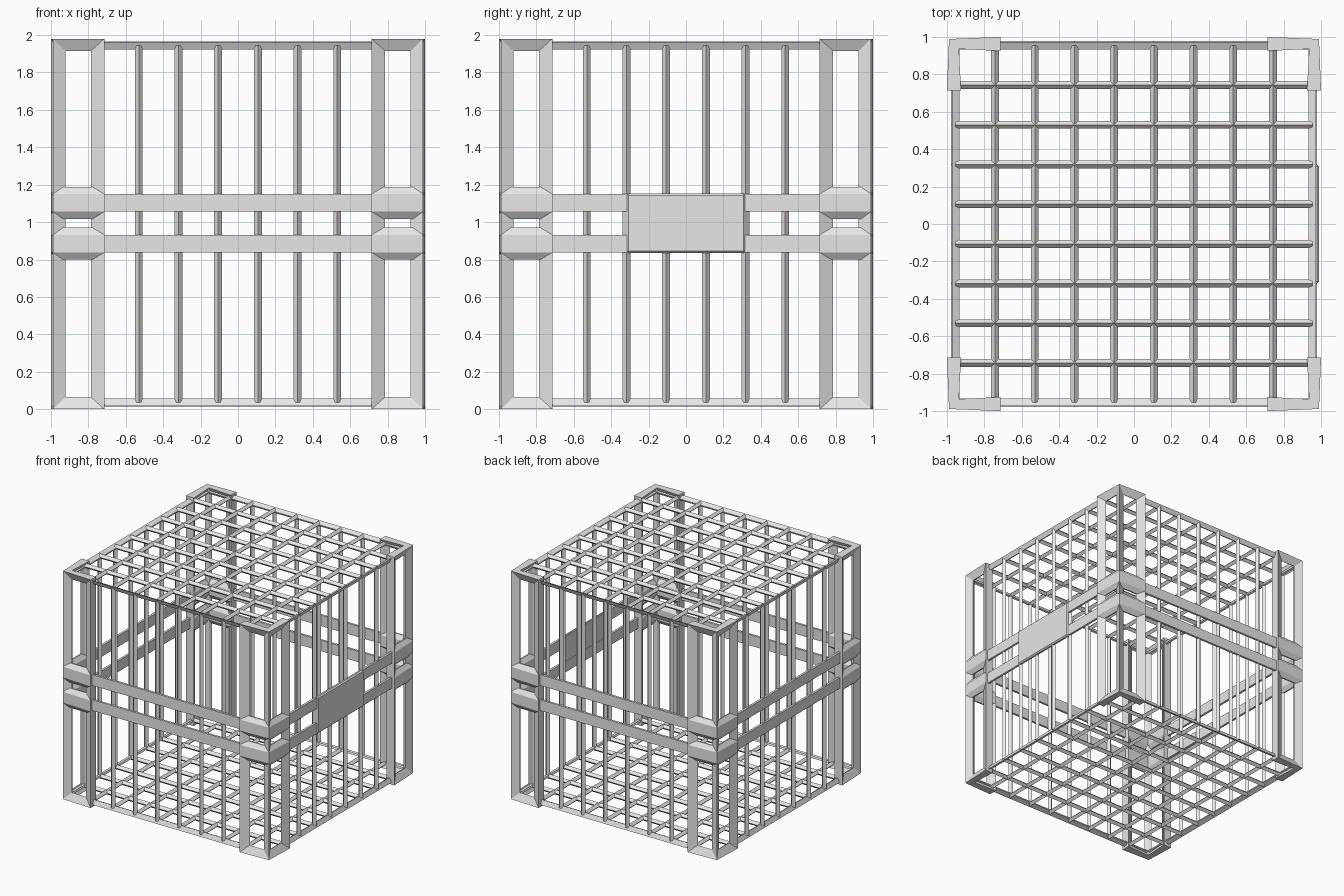
import bpy, bmesh
from mathutils import Vector

cube = bpy.data.objects.get("Cube")
if cube:
    bpy.data.objects.remove(cube, do_unlink=True)

steel = bpy.data.materials.new("plain_grey_steel")
steel.use_nodes = True
GREY = (0.8, 0.8, 0.8, 1)
steel.diffuse_color = GREY
steel.node_tree.nodes["Principled BSDF"].inputs["Base Color"].default_value = GREY

MID = 0.99      # height of the cage centre
TOP = 1.98      # full height
HALF = 0.955    # half size of the bar cage
R = 0.021       # half diagonal of a bar
BARS = [HALF * (2 * i / 9 - 1) for i in range(1, 9)]
SIGNS = (-1, 1)


def loft(bm, rings, closed=False):
    """Skin a list of equal rings, capped at the ends or closed on itself."""
    rows = [[bm.verts.new(p) for p in ring] for ring in rings]
    n = len(rows[0])
    for i in range(len(rows) if closed else len(rows) - 1):
        a, b = rows[i], rows[(i + 1) % len(rows)]
        for k in range(n):
            m = (k + 1) % n
            bm.faces.new((a[k], a[m], b[m], b[k]))
    if not closed:
        bm.faces.new(rows[0])
        bm.faces.new(rows[-1])


def finish(bm, name):
    bmesh.ops.recalc_face_normals(bm, faces=bm.faces)
    mesh = bpy.data.meshes.new(name)
    bm.to_mesh(mesh)
    bm.free()
    mesh.materials.append(steel)
    obj = bpy.data.objects.new(name, mesh)
    bpy.context.collection.objects.link(obj)
    return obj


def place(axis, along, b, c):
    """Point from a distance along an axis and the two other coordinates."""
    p = [0, 0, 0]
    p[axis], p[(axis + 1) % 3], p[(axis + 2) % 3] = along, b, c
    return Vector((p[0], p[1], p[2] + MID))


def bar(bm, axis, b, c):
    """Diamond-section bar across the whole cage."""
    section = [(b + R, c), (b, c + R), (b - R, c), (b, c - R)]
    loft(bm, [[place(axis, s * HALF, *q) for q in section] for s in SIGNS])


def edge_bar(bm, axis, sb, sc):
    """Mitred bar along one edge of the cage."""
    out, inn, face = HALF + 0.018, HALF - 0.015, HALF - R
    section = [(out, out), (HALF, face), (inn, inn), (face, HALF)]
    ends = (out, face, inn, face)
    loft(bm, [[place(axis, s * e, sb * b, sc * c)
               for e, (b, c) in zip(ends, section)] for s in SIGNS])


def box(bm, low, high):
    (x0, y0, z0), (x1, y1, z1) = low, high
    loft(bm, [[(x0, y0, z), (x1, y0, z), (x1, y1, z), (x0, y1, z)] for z in (z0, z1)])


# Floor and roof gratings
for name, s in (("floor_grating", -1), ("roof_grating", 1)):
    bm = bmesh.new()
    for t in BARS:
        bar(bm, 0, t, s * HALF)
        bar(bm, 1, s * HALF, t)
    finish(bm, name)

# Upright bars of the four walls
bm = bmesh.new()
for t in BARS:
    for s in SIGNS:
        bar(bm, 2, t, s * HALF)
        bar(bm, 2, s * HALF, t)
finish(bm, "wall_bars")

# Edge frame of the cage
bm = bmesh.new()
for axis in range(3):
    for sb in SIGNS:
        for sc in SIGNS:
            edge_bar(bm, axis, sb, sc)
finish(bm, "cage_edges")

# Angled corner posts: one arm profile, swapped and mirrored
END, FRONT, BACK, PLANE = 0.715, 1.0, 0.925, 0.9625
OUTER, INNER = 0.989, 0.936
RIM = 0.065


def post_frame():
    """Window frame of one arm, as a closed loop of wedge sections."""
    def wedge(at_end, z, rim):
        if at_end:
            return [(END, FRONT, z), (END, BACK, z), (0.787, PLANE, rim)]
        return [(OUTER, OUTER, z), (INNER, INNER, z), (0.922, PLANE, rim)]
    return [wedge(True, 0, RIM), wedge(False, 0, RIM),
            wedge(False, TOP, TOP - RIM), wedge(True, TOP, TOP - RIM)]


def collar(z):
    """Ridge around one arm, narrow above and below."""
    wide = [(END, FRONT), (END, BACK), (INNER, INNER), (OUTER, OUTER)]
    slim = [(0.76, 0.968), (0.76, 0.957), (0.945, 0.957), (0.945, 0.968)]
    levels = ((-0.085, slim), (-0.047, wide), (0.047, wide), (0.085, slim))
    return [[(x, y, z + dz) for x, y in ring] for dz, ring in levels]


BAND_HEIGHTS = (0.885, 1.103)
for sx, side in ((-1, "right"), (1, "left")):
    for sy, end in ((-1, "front"), (1, "back")):
        def both_arms(bm, rings, closed):
            loft(bm, [[(sx * x, sy * y, z) for x, y, z in r] for r in rings], closed)
            loft(bm, [[(sx * y, sy * x, z) for x, y, z in r] for r in rings], closed)
        bm = bmesh.new()
        both_arms(bm, post_frame(), True)
        finish(bm, f"corner_post_{end}_{side}")
        bm = bmesh.new()
        for z in BAND_HEIGHTS:
            both_arms(bm, collar(z), False)
        finish(bm, f"post_collars_{end}_{side}")

# Flat bands around the middle
bm = bmesh.new()
for z in BAND_HEIGHTS:
    for s in SIGNS:
        a, b = sorted((s * 0.96, s * 0.979))
        box(bm, (-0.73, a, z - 0.047), (0.73, b, z + 0.047))
        box(bm, (a, -0.73, z - 0.047), (b, 0.73, z + 0.047))
finish(bm, "middle_bands")

# Blank sign plate with a narrow bevelled rim
bm = bmesh.new()
box(bm, (0.962, -0.317, 0.835), (0.988, 0.317, 1.153))
plate = finish(bm, "sign_plate")
bevel = plate.modifiers.new("rim", "BEVEL")
bevel.width = 0.01
bevel.segments = 1
